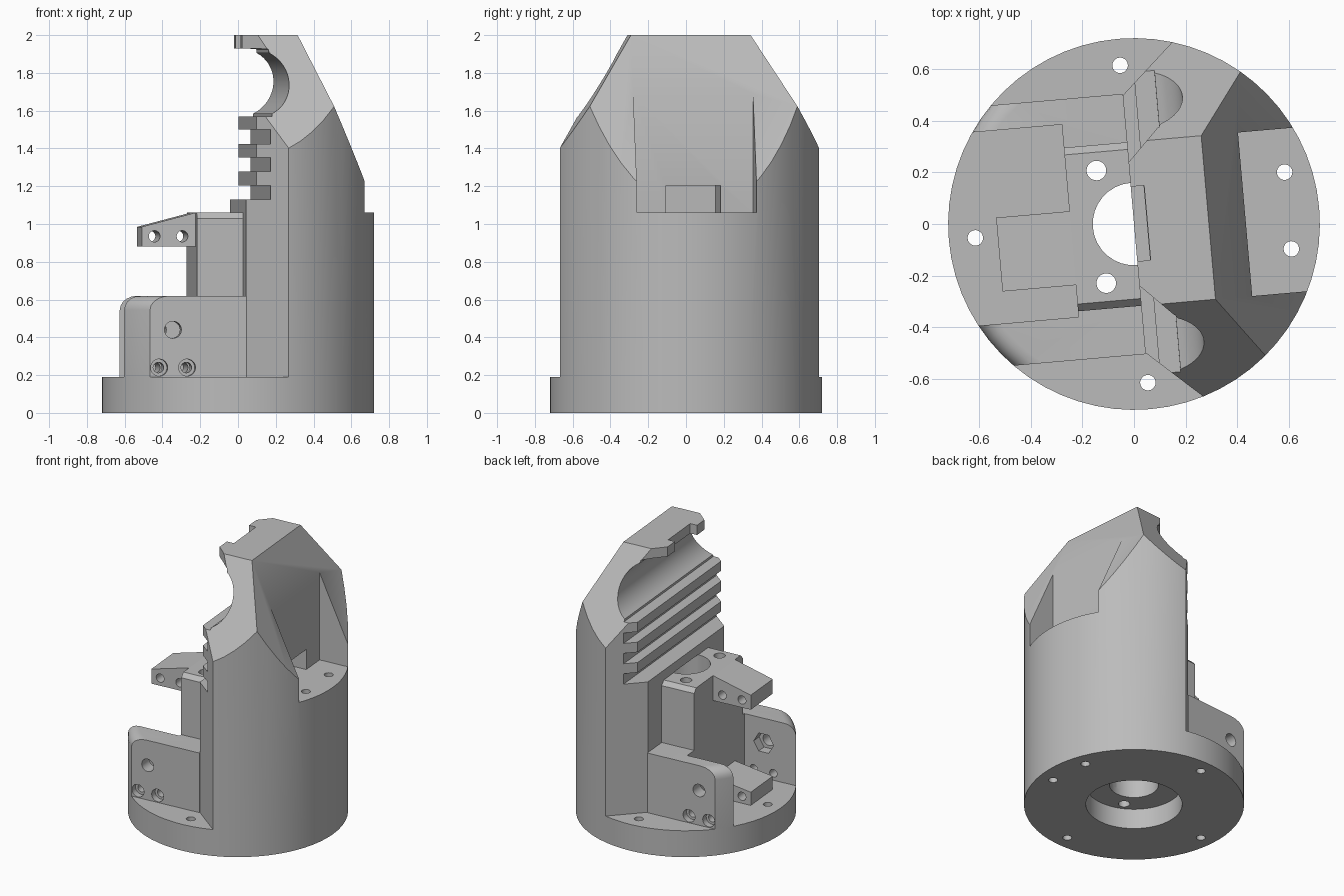
import bpy, bmesh, math

if "Cube" in bpy.data.objects:
    bpy.data.objects.remove(bpy.data.objects["Cube"])

R = 0.72                  # outer radius
TURN = math.radians(5)    # the whole part is turned slightly about z
BASE_TOP, WALL_TOP, DECK = 0.19, 0.62, 1.06

grey = bpy.data.materials.new("plain grey")
grey.use_nodes = True
grey.diffuse_color = (0.5, 0.5, 0.5, 1)
grey.node_tree.nodes["Principled BSDF"].inputs["Base Color"].default_value = (0.5, 0.5, 0.5, 1)


def circle(a, b, r, n=24):
    return [(a + r * math.cos(math.tau * i / n), b + r * math.sin(math.tau * i / n)) for i in range(n)]


def rect(a0, a1, b0, b1):
    return [(a0, b0), (a1, b0), (a1, b1), (a0, b1)]


def prism(name, pts, axis, lo, hi, fillet=0):
    """Extrude a 2D outline along an axis, optionally rounding the top rim."""
    place = {"x": lambda a, b, t: (t, a, b),
             "y": lambda a, b, t: (a, t, b),
             "z": lambda a, b, t: (a, b, t)}[axis]
    bm = bmesh.new()
    low = [bm.verts.new(place(a, b, lo)) for a, b in pts]
    top = [bm.verts.new(place(a, b, hi)) for a, b in pts]
    bm.faces.new(low)
    cap = bm.faces.new(top)
    for i in range(len(pts)):
        j = (i + 1) % len(pts)
        bm.faces.new((low[i], low[j], top[j], top[i]))
    bmesh.ops.recalc_face_normals(bm, faces=bm.faces)
    if fillet:
        bmesh.ops.bevel(bm, geom=list(cap.edges), offset=fillet, segments=5,
                        profile=0.5, affect="EDGES")
    mesh = bpy.data.meshes.new(name)
    bm.to_mesh(mesh)
    bm.free()
    ob = bpy.data.objects.new(name, mesh)
    bpy.context.collection.objects.link(ob)
    return ob


def cut(pts, axis, lo, hi):
    ob = prism("cutter", pts, axis, lo, hi)
    ob.hide_render = True
    return ob


def finish(ob, cutters=(), keep=None):
    """Apply the cutters, then turn, colour and shade the part."""
    jobs = [(c, "DIFFERENCE") for c in cutters]
    if keep:
        jobs.insert(0, (keep, "INTERSECT"))
    for tool, mode in jobs:
        mod = ob.modifiers.new("cut", "BOOLEAN")
        mod.operation, mod.solver, mod.object = mode, "EXACT", tool
    bpy.context.view_layer.update()
    graph = bpy.context.evaluated_depsgraph_get()
    mesh = bpy.data.meshes.new_from_object(ob.evaluated_get(graph))
    ob.modifiers.clear()
    ob.data = mesh
    for tool, _ in jobs:
        bpy.data.objects.remove(tool)
    mesh.materials.clear()
    mesh.materials.append(grey)
    ob.rotation_euler.z = TURN
    bpy.ops.object.select_all(action="DESELECT")
    ob.select_set(True)
    bpy.context.view_layer.objects.active = ob
    bpy.ops.object.shade_smooth_by_angle(angle=math.radians(25))


def rim_holes(angles):
    return [cut(circle(0.617 * math.cos(math.radians(d)), 0.617 * math.sin(math.radians(d)), 0.03),
                "z", -0.1, 2.2) for d in angles]


def deck_holes():
    holes = [cut(circle(-0.127, v, 0.038), "z", -0.1, 1.2) for v in (-0.219, 0.219)]
    return holes + [cut(circle(0, 0, 0.16, 32), "z", -0.1, DECK + 0.002)]


SCREWS = (-0.463, -0.315)     # cross screw positions
outline = circle(0, 0, R, 64)

# Base disc with stepped bore and mounting holes
finish(prism("base_disc", outline, "z", 0, BASE_TOP),
       rim_holes((90, 180, 270, 14, -14)) + deck_holes()
       + [cut(circle(0, 0, 0.315, 48), "z", -0.1, 0.145)])

# Column: front flats and corner chamfers
tools = [cut([(0, -0.5), (0, 0.5), (0.42, 0.88), (-1, 0.88), (-1, -0.88), (0.42, -0.88)],
             "z", 0, 2.3)]

# Column front profile: rack of slots, then the round cross groove under the lip
front = [(-0.3, 1.13)]
for i in range(3):
    z = 1.13 + i * 0.147
    front += [(0.12, z), (0.12, z + 0.075), (0.05, z + 0.075), (0.05, z + 0.147)]
front[-1] = (0.05, 1.568)
front += [(0.13, 1.568)]
for i in range(17):
    a = math.radians(-63.5 + 127 * i / 16)
    front.append((0.05 + 0.18 * math.cos(a), 1.745 + 0.18 * math.sin(a)))
front += [(0.13, 1.925), (0.07, 1.93), (-0.3, 1.93)]
tools.append(cut(front, "y", -1, 1))

# Column tapers at both sides and the back
for s in (-1, 1):
    tools.append(cut([(s * 0.256, 2.1), (s * 0.814, 1.2), (s * 1.2, 1.2), (s * 1.2, 2.1)], "x", -1, 1))
    tools.append(cut([(-0.1, s * 0.14), (0.14, s * 0.38), (-0.1, s * 0.38)], "z", 1.9, 2.1))
tools.append(cut([(0.243, 2.1), (0.763, 0.97), (1.2, 0.97), (1.2, 2.1)], "y", -1, 1))

# Column back pocket, its cable recess, the lip notch and the bore
tools += [cut(rect(0.432, 1, -0.318, 0.318), "z", DECK, 2.2),
          cut(rect(0.14, 0.6, -0.145, 0.145), "z", DECK, 1.205),
          cut(rect(-0.2, 0.052, -0.145, 0.145), "z", 1.85, 2.2),
          cut(circle(0, 0, 0.16, 32), "z", 0, DECK + 0.002)]
finish(prism("column", outline, "z", BASE_TOP, 2), tools + rim_holes((14, -14)))

# Pillar in front of the column, top edges chamfered
finish(prism("pillar", [(-0.318, BASE_TOP), (0.318, BASE_TOP), (0.318, 1.03), (0.29, DECK),
                        (-0.29, DECK), (-0.318, 1.03)], "x", -0.245, 0), deck_holes())

# Side walls with rounded outer ends, screw holes and a nut trap
for name, s, inner in (("right_wall", -1, 0.34), ("left_wall", 1, 0.408)):
    plan = [(-1, 0.506), (0, 0.506), (0, 0.318), (-0.245, 0.318), (-0.245, inner), (-1, inner)]
    keep = cut([(u, s * v) for u, v in plan], "z", 0, 1)
    tools = [cut(circle(-0.39, 0.44, 0.045), "y", -1, 1)]
    for u in SCREWS:
        ends = sorted((s * 0.46, s * 0.7))
        tools += [cut(circle(u, 0.24, 0.028), "y", -1, 1), cut(circle(u, 0.24, 0.045), "y", *ends)]
    if s < 0:
        tools.append(cut(circle(-0.39, 0.44, 0.075, 6), "y", -0.41, -0.25))
    finish(prism(name, outline, "z", BASE_TOP, WALL_TOP, 0.075), tools, keep)

# Clamp tongues, upper and lower, drilled for the cross screws
for name, low, tip, root, hole in (("upper_tongue", 0.88, 0.985, DECK, 0.935),
                                   ("lower_tongue", BASE_TOP, 0.285, 0.33, 0.24)):
    finish(prism(name, [(-0.53, low), (-0.245, low), (-0.245, root), (-0.53, tip)], "y", -0.216, 0.071),
           [cut(circle(u, hole, 0.03), "y", -1, 1) for u in SCREWS])
